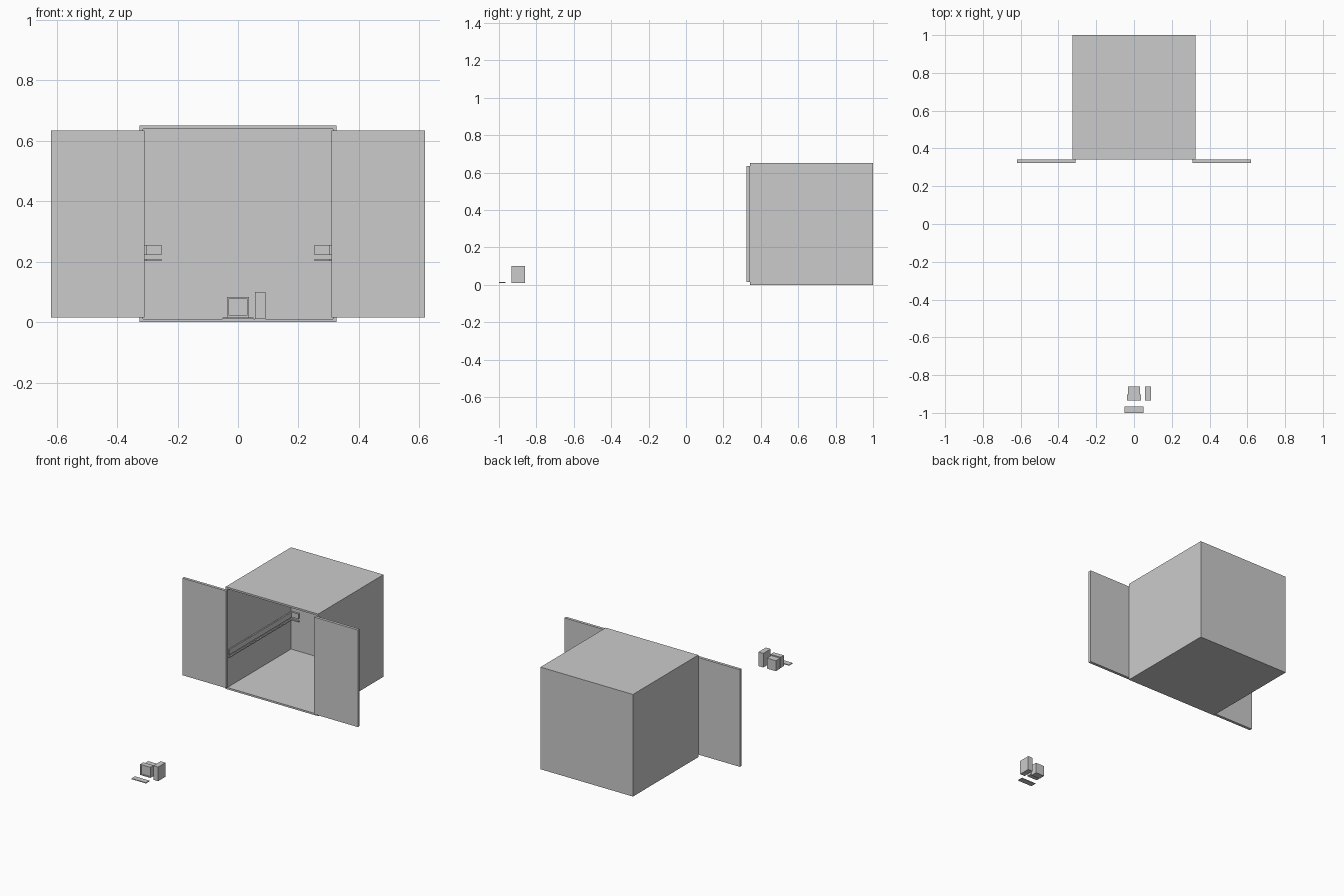
import bpy
import bmesh

if "Cube" in bpy.data.objects:
    bpy.data.objects.remove(bpy.data.objects["Cube"])


def box(name, x, y, z, inset=0.0, depth=0.0):
    """Box from (min, max) ranges; optionally recess its front (-y) face."""
    bm = bmesh.new()
    bmesh.ops.create_cube(bm, size=1)
    for v in bm.verts:
        v.co = [r[0] if c < 0 else r[1] for c, r in zip(v.co, (x, y, z))]
    bm.normal_update()
    if inset:
        front = min(bm.faces, key=lambda f: f.normal.y)
        bmesh.ops.inset_region(bm, faces=[front], thickness=inset)
        ext = bmesh.ops.extrude_discrete_faces(bm, faces=[front])
        for v in ext["faces"][0].verts:
            v.co.y += depth
        bmesh.ops.recalc_face_normals(bm, faces=bm.faces)
    mesh = bpy.data.meshes.new(name)
    bm.to_mesh(mesh)
    bm.free()
    obj = bpy.data.objects.new(name, mesh)
    bpy.context.collection.objects.link(obj)
    return obj


# Hollow cabinet shell, open to the front
box("cabinet_shell", (-0.326, 0.326), (0.342, 1.0), (0.0, 0.651), 0.016, 0.642)

# Open doors, slide rails and rear brackets on both sides
for side, s in (("left", -1), ("right", 1)):
    def sided(name, a, b, y, z):
        box(f"{side}_{name}", tuple(sorted((s * a, s * b))), y, z)

    sided("door", 0.31, 0.619, (0.323, 0.341), (0.016, 0.635))
    sided("upper_rail", 0.302, 0.31, (0.345, 0.984), (0.222, 0.255))
    sided("lower_rail", 0.302, 0.31, (0.345, 0.984), (0.202, 0.209))
    sided("rear_bracket", 0.254, 0.302, (0.972, 0.984), (0.223, 0.255))
    sided("rear_bracket_lip", 0.254, 0.302, (0.972, 0.984), (0.202, 0.209))

# Loose hardware in front: lock body with framed face, side block, flat plate
box("lock_body", (-0.031, 0.031), (-0.902, -0.86), (0.01, 0.077))
box("lock_face", (-0.036, 0.036), (-0.934, -0.902), (0.016, 0.084), 0.008, 0.006)
box("side_block", (0.057, 0.091), (-0.934, -0.86), (0.01, 0.1))
box("strike_plate", (-0.051, 0.051), (-1.0, -0.965), (0.01, 0.015))
